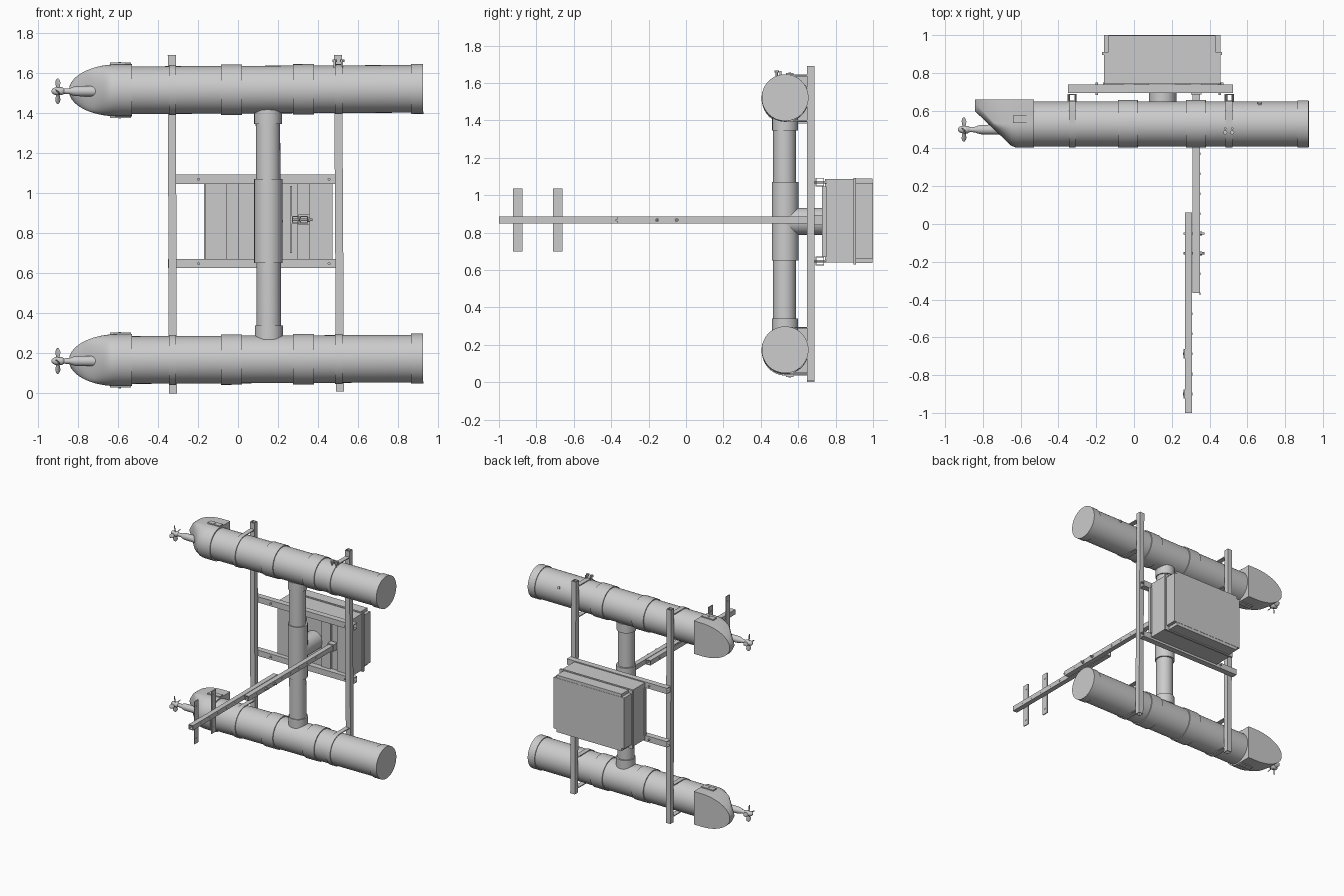
import bpy, bmesh
from math import sin, cos, pi, sqrt
from mathutils import Vector

if "Cube" in bpy.data.objects:
    bpy.data.objects.remove(bpy.data.objects["Cube"])


def loft(name, loops, wrap=False):
    """Skin a series of equal closed loops; cap the ends unless wrapped."""
    bm = bmesh.new()
    rows = [[bm.verts.new(p) for p in lp] for lp in loops]
    n = len(rows[0])
    for i in range(len(rows) if wrap else len(rows) - 1):
        a, b = rows[i], rows[(i + 1) % len(rows)]
        for j in range(n):
            k = (j + 1) % n
            bm.faces.new((a[j], a[k], b[k], b[j]))
    if not wrap:
        bm.faces.new(rows[0])
        bm.faces.new(rows[-1])
    bmesh.ops.recalc_face_normals(bm, faces=bm.faces)
    me = bpy.data.meshes.new(name)
    bm.to_mesh(me)
    bm.free()
    ob = bpy.data.objects.new(name, me)
    bpy.context.collection.objects.link(ob)
    return ob


def box(name, x0, x1, y0, y1, z0, z1):
    return loft(name, [[(x0, y0, z), (x1, y0, z), (x1, y1, z), (x0, y1, z)] for z in (z0, z1)])


def turned(name, start, axis, profile, n=48):
    """Round part: profile of (distance along axis, radius)."""
    s, d = Vector(start), Vector(axis).normalized()
    u = d.orthogonal().normalized()
    v = d.cross(u)
    return loft(name, [[s + d * t + (u * cos(2 * pi * i / n) + v * sin(2 * pi * i / n)) * r
                        for i in range(n)] for t, r in profile])


def rod(name, p0, p1, r, n=48):
    d = Vector(p1) - Vector(p0)
    return turned(name, p0, d, [(0, r), (d.length, r)], n)


def square_tube(name, p0, p1, u, v, h, wall=0.005):
    """Hollow square bar; u and v are the section directions."""
    u, v = Vector(u), Vector(v)
    ring = lambda p, s: [Vector(p) + u * a * s + v * b * s for a, b in ((-1, -1), (1, -1), (1, 1), (-1, 1))]
    return loft(name, [ring(p0, h), ring(p1, h), ring(p1, h - wall), ring(p0, h - wall)], True)


X, Y, Z = (1, 0, 0), (0, 1, 0), (0, 0, 1)
HY = 0.53           # hull centre in y
SLOPE = 0.005       # hulls are very slightly tilted

# Hulls with stern, propeller and straps
for side, z0 in (("lower", 0.169), ("upper", 1.517)):
    axis = (1, 0, SLOPE)
    hz = lambda x: z0 + SLOPE * x
    rod(f"{side}_hull_tube", (-0.6, HY, hz(-0.6)), (0.915, HY, hz(0.915)), 0.119, 64)
    for i, (a, b, r) in enumerate(((-0.085, 0.02, 0.126), (0.275, 0.38, 0.126), (0.865, 0.925, 0.125))):
        rod(f"{side}_hull_collar_{i}", (a, HY, hz(a)), (b, HY, hz(b)), r, 64)

    # Stern: U section, rounded in plan, cut diagonally underneath
    loops = []
    for i in range(17):
        x = -0.53 if i == 0 else -0.60 - 0.243 * sin(pi / 2 * (i - 1) / 15)
        t = max(0, (-0.60 - x) / 0.245)
        w = 0.130 * sqrt(1 - t * t)
        bot = 0.405 if x > -0.64 else 0.405 + 0.195 * (-0.64 - x) / 0.205
        my = max(HY, bot + 0.01 + 0.04 * t)
        lp = [(x, 0.66, hz(x) - w), (x, 0.66, hz(x) + w)]
        for k in range(21):
            a = pi * k / 20
            lp.append((x, my - (my - bot) * sin(a), hz(x) + w * cos(a)))
        loops.append(lp)
    loft(f"{side}_stern", loops)
    for s in (-1, 1):
        za, zb = sorted((hz(-0.58) + s * 0.12, hz(-0.58) + s * 0.138))
        box(f"{side}_stern_tab_{s}", -0.64, -0.535, 0.535, 0.575, za, zb)
        rod(f"{side}_tab_screw_{s}", (-0.59, 0.555, hz(-0.58)), (-0.59, 0.555, hz(-0.58) + s * 0.141), 0.006, 10)

    # Propeller shaft, hub and blades
    pz = hz(-0.9) - 0.003
    turned(f"{side}_propeller_shaft", (-0.64, 0.50, pz), (-1, 0, 0),
           [(0, 0.027), (0.17, 0.025), (0.19, 0.02), (0.2, 0.015), (0.235, 0.013)], 24)
    turned(f"{side}_propeller_hub", (-0.87, 0.50, pz), (-1, 0, 0),
           [(0, 0.014), (0.01, 0.02), (0.04, 0.02), (0.055, 0.014), (0.063, 0.004)], 24)
    for k in range(4):
        a = k * pi / 2 + 0.1
        rad, tan = Vector((0, cos(a), sin(a))), Vector((0, -sin(a), cos(a)))
        chord, thick = (tan + Vector(X)).normalized(), (tan - Vector(X)).normalized()
        loft(f"{side}_propeller_blade_{k}", [
            [Vector((-0.9, 0.50, pz)) + rad * r + chord * c * cos(q * pi / 4) + thick * 0.003 * sin(q * pi / 4)
             for q in range(8)]
            for r, c in ((0.01, 0.009), (0.028, 0.015), (0.045, 0.018), (0.057, 0.013), (0.064, 0.004))])

    # U straps that tie the hull to the posts
    for i, xs in enumerate((-0.327, 0.503)):
        path = [(0.65, 1, 0)] + [(HY, cos(pi * k / 32), sin(pi * k / 32)) for k in range(33)] + [(0.65, -1, 0)]
        loft(f"{side}_strap_{i}", [
            [(xs + dx, y - s * r, hz(xs) + c * r)
             for dx, r in ((-0.018, 0.118), (0.018, 0.118), (0.018, 0.125), (-0.018, 0.125))]
            for y, c, s in path])

# Strap bolts and plug on the upper hull
for i, x in enumerate((0.483, 0.52)):
    rod(f"strap_bolt_{i}", (x, 0.485, 1.62), (x, 0.485, 1.668), 0.006, 12)
    rod(f"strap_nut_{i}", (x, 0.485, 1.655), (x, 0.485, 1.668), 0.012, 6)
    rod(f"strap_bolt_low_{i}", (x, 0.505, 1.62), (x, 0.505, 1.665), 0.006, 12)
rod("hull_plug", (0.665, 0.60, 1.56), (0.665, 0.645, 1.58), 0.01, 16)

# Upright posts
square_tube("left_post", (-0.325, 0.668, 0), (-0.331, 0.668, 1.69), X, Y, 0.02)
square_tube("right_post", (0.51, 0.668, 0.01), (0.50, 0.668, 1.69), X, Y, 0.02)

# Cross rails carrying the equipment box, with their bolts
for n, z in (("lower", 0.648), ("upper", 1.07)):
    square_tube(f"{n}_cross_rail", (-0.35, 0.716, z), (0.524, 0.716, z), Y, Z, 0.023)
    for i, x in enumerate((-0.197, 0.455)):
        rod(f"{n}_rail_bolt_{i}", (x, 0.684, z), (x, 0.75, z), 0.007, 12)

# Mounting slats on the front of the box
for i, (a, b) in enumerate(((-0.165, -0.055), (0, 0.08), (0.22, 0.30), (0.355, 0.473))):
    box(f"mounting_slat_{i}", a, b, 0.728, 0.75, 0.67, 1.047)

# Equipment box: body, lip and lid with notched corners
box("equipment_box_body", -0.16, 0.457, 0.742, 0.90, 0.64, 1.087)
box("equipment_box_lip", -0.17, 0.467, 0.895, 0.91, 0.63, 1.093)
box("equipment_box_lid_wide", -0.16, 0.457, 0.90, 1.0, 0.662, 1.065)
box("equipment_box_lid_tall", -0.135, 0.432, 0.90, 0.998, 0.638, 1.088)

# Mast between hulls with sleeves and tee
MX = 0.152
rod("mast", (MX + 0.003, HY - 0.003, 0.22), (MX - 0.003, HY - 0.003, 1.48), 0.061)
rod("mast_tee_sleeve", (MX, HY, 0.65), (MX, HY, 1.07), 0.071)
rod("mast_top_collar", (MX - 0.002, HY, 1.345), (MX - 0.002, HY, 1.415), 0.069)
rod("mast_bottom_collar", (MX + 0.003, HY, 0.27), (MX + 0.003, HY, 0.34), 0.07)
rod("mast_tee_branch", (MX, HY, 0.86), (MX, 0.735, 0.86), 0.072)

# Telescoping arm, joined by two bolts
AZ = 0.867
square_tube("inner_arm", (0.33, 0.69, AZ), (0.33, -0.365, AZ), X, Z, 0.019)
square_tube("outer_arm", (0.288, 0.06, AZ), (0.288, -1.0, AZ), X, Z, 0.019)
box("arm_foot", 0.302, 0.357, 0.685, 0.73, 0.84, 0.894)
for i, y in enumerate((-0.05, -0.155)):
    rod(f"arm_bolt_{i}", (0.262, y, AZ), (0.372, y, AZ), 0.006, 12)
    rod(f"arm_nut_{i}", (0.35, y, AZ), (0.36, y, AZ), 0.011, 6)
for i in range(14):
    y, x = -0.9 + 0.106 * i, 0.307 if i < 5 else 0.349
    rod(f"arm_screw_{i}", (x - 0.003, y, AZ), (x + 0.002, y, AZ), 0.007, 12)

# Cross plates at the end of the arm
for i, y in enumerate((-0.90, -0.686)):
    box(f"arm_cross_plate_{i}", 0.261, 0.269, y - 0.025, y + 0.025, 0.70, 1.035)
    for j, z in enumerate((0.742, 0.995)):
        rod(f"plate_screw_{i}_{j}", (0.259, y, z), (0.271, y, z), 0.007, 12)

bpy.ops.object.select_all(action='SELECT')
bpy.context.view_layer.objects.active = bpy.context.selected_objects[0]
bpy.ops.object.shade_smooth_by_angle(angle=0.6)
